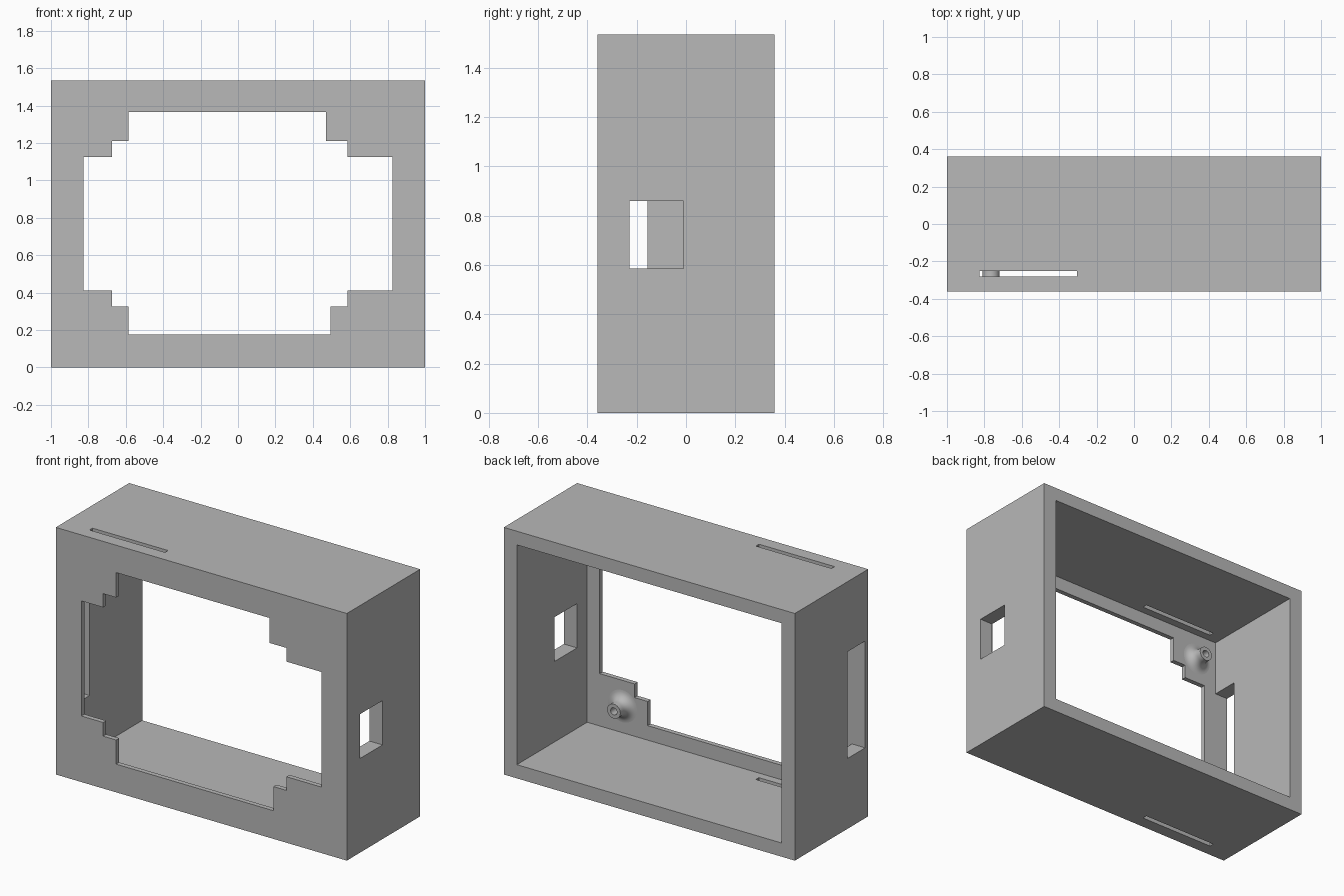
import bpy, bmesh, math
from mathutils import Matrix, Vector

cube = bpy.data.objects.get("Cube")
if cube:
    bpy.data.objects.remove(cube, do_unlink=True)

WIDTH, DEPTH, HEIGHT = 2.0, 0.72, 1.535
FRONT, BACK = -DEPTH / 2, DEPTH / 2
SIDE, CAP, PLATE = 0.09, 0.085, 0.03
INNER = FRONT + PLATE

grey = bpy.data.materials.new("plain grey")
grey.use_nodes = True
colour = (0.48, 0.48, 0.48, 1)
grey.diffuse_color = colour
grey.node_tree.nodes["Principled BSDF"].inputs["Base Color"].default_value = colour


def make_object(name, bm):
    bmesh.ops.recalc_face_normals(bm, faces=bm.faces)
    mesh = bpy.data.meshes.new(name)
    bm.to_mesh(mesh)
    bm.free()
    mesh.materials.append(grey)
    obj = bpy.data.objects.new(name, mesh)
    bpy.context.collection.objects.link(obj)
    return obj


def prism(name, outline, y0, y1):
    """Extrude an (x, z) outline from y0 to y1."""
    bm = bmesh.new()
    face = bm.faces.new([bm.verts.new((x, y0, z)) for x, z in outline])
    out = bmesh.ops.extrude_face_region(bm, geom=[face])
    verts = [g for g in out["geom"] if isinstance(g, bmesh.types.BMVert)]
    bmesh.ops.translate(bm, verts=verts, vec=(0, y1 - y0, 0))
    return make_object(name, bm)


def box(name, x0, x1, y0, y1, z0, z1):
    return prism(name, [(x0, z0), (x1, z0), (x1, z1), (x0, z1)], y0, y1)


def cut(target, cutter):
    mod = target.modifiers.new("cut", "BOOLEAN")
    mod.operation, mod.solver, mod.object = "DIFFERENCE", "EXACT", cutter
    cutter.hide_render = True
    bpy.context.view_layer.objects.active = target
    bpy.ops.object.modifier_apply(modifier=mod.name)
    bpy.data.objects.remove(cutter, do_unlink=True)


# Case: box hollowed from the back, leaving a thin front plate
case = box("case", -1, 1, FRONT, BACK, 0, HEIGHT)
cut(case, box("cavity", SIDE - 1, 1 - SIDE, INNER, BACK + 0.1, CAP, HEIGHT - CAP))

# Stepped window in the front plate
window = [(-0.585, 0.175), (0.495, 0.175), (0.495, 0.325), (0.585, 0.325),
          (0.585, 0.41), (0.825, 0.41), (0.825, 1.125), (0.585, 1.125),
          (0.585, 1.21), (0.47, 1.21), (0.47, 1.365), (-0.585, 1.365),
          (-0.585, 1.21), (-0.675, 1.21), (-0.675, 1.125), (-0.825, 1.125),
          (-0.825, 0.41), (-0.675, 0.41), (-0.675, 0.325), (-0.585, 0.325)]
cut(case, prism("window", window, FRONT - 0.1, INNER + 0.05))

# Openings in the two side walls and slots through top and bottom
cut(case, box("left_port", 0.8, 1.1, -0.23, -0.01, 0.585, 0.86))
cut(case, box("right_port", -1.1, -0.86, INNER, -0.157, 0.437, 1.1))
cut(case, box("slots", -0.825, -0.305, -0.28, -0.25, -0.1, HEIGHT + 0.1))


# Hollow mounting posts with a flared foot, one in each corner
def post(name, x, z):
    r, hole, flare, tip = 0.045, 0.022, 0.055, INNER + 0.085
    profile = [(0, INNER + 0.005), (hole, INNER + 0.005), (hole, tip), (r, tip)]
    for i in range(9):
        a = math.pi / 2 * i / 8
        profile.append((r + flare * (1 - math.cos(a)), INNER + flare * (1 - math.sin(a))))
    profile += [(r + flare, INNER - 0.01), (0, INNER - 0.01)]
    bm = bmesh.new()
    verts = [bm.verts.new((radius, y, 0)) for radius, y in profile]
    edges = [bm.edges.new(pair) for pair in zip(verts, verts[1:])]
    bmesh.ops.spin(bm, geom=verts + edges, cent=(0, 0, 0), axis=(0, 1, 0),
                   angle=math.tau, steps=32)
    bmesh.ops.remove_doubles(bm, verts=bm.verts, dist=0.0005)
    bmesh.ops.transform(bm, matrix=Matrix.Translation(Vector((x, 0, z))), verts=bm.verts)
    obj = make_object(name, bm)
    bpy.ops.object.select_all(action="DESELECT")
    obj.select_set(True)
    bpy.context.view_layer.objects.active = obj
    bpy.ops.object.shade_smooth_by_angle(angle=math.radians(35))


for side, x in (("left", 0.668), ("right", -0.765)):
    for level, z in (("lower", 0.25), ("upper", HEIGHT - 0.25)):
        post(f"{level}_{side}_post", x, z)
